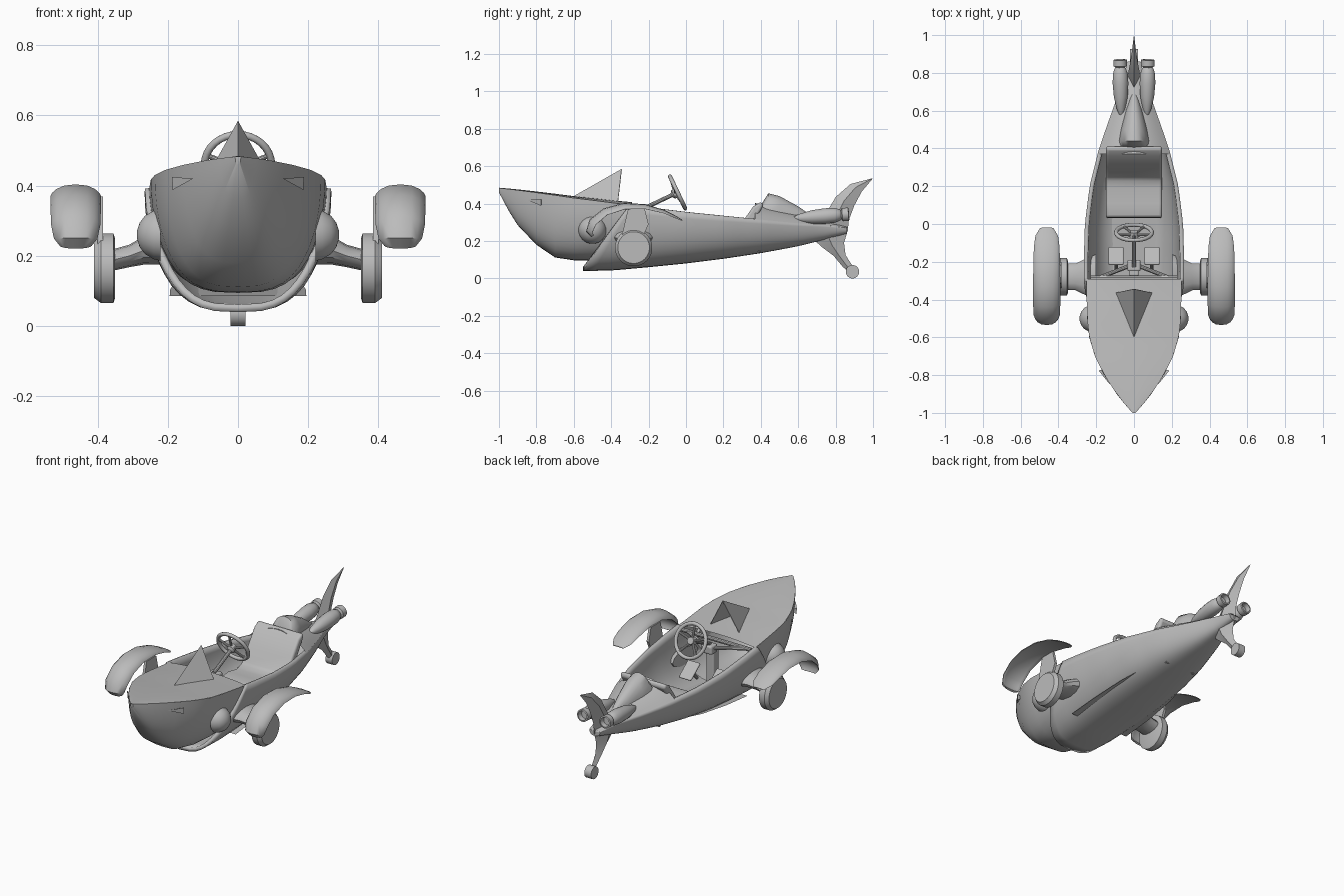
import bpy, bmesh
from math import sin, cos, pi, radians
from mathutils import Vector

if "Cube" in bpy.data.objects:
    bpy.data.objects.remove(bpy.data.objects["Cube"])

grey = bpy.data.materials.new("plain grey")
grey.use_nodes = True
grey.diffuse_color = (0.5, 0.5, 0.5, 1)
grey.node_tree.nodes["Principled BSDF"].inputs["Base Color"].default_value = (0.5, 0.5, 0.5, 1)


def build(name, verts, faces, angle=35, thick=0, bevel=0, mirror=False):
    me = bpy.data.meshes.new(name)
    me.from_pydata([tuple(v) for v in verts], [], faces)
    bm = bmesh.new()
    bm.from_mesh(me)
    bmesh.ops.recalc_face_normals(bm, faces=bm.faces)
    bm.to_mesh(me)
    bm.free()
    ob = bpy.data.objects.new(name, me)
    bpy.context.collection.objects.link(ob)
    me.materials.append(grey)
    bpy.ops.object.select_all(action="DESELECT")
    ob.select_set(True)
    bpy.context.view_layer.objects.active = ob
    if angle:
        bpy.ops.object.shade_smooth_by_angle(angle=radians(angle))
    if thick:
        m = ob.modifiers.new("thickness", "SOLIDIFY")
        m.thickness, m.offset = thick, -1
    if bevel:
        m = ob.modifiers.new("round", "BEVEL")
        m.width, m.segments = bevel, 3
    if mirror:
        ob.modifiers.new("mirror", "MIRROR")
    return ob


def loft(name, rings, closed=True, caps=(True, True), **kw):
    n = len(rings[0])
    faces = [(r*n+i, r*n+(i+1) % n, (r+1)*n+(i+1) % n, (r+1)*n+i)
             for r in range(len(rings)-1) for i in range(n if closed else n-1)]
    if caps[0]:
        faces.append(tuple(range(n)))
    if caps[1]:
        faces.append(tuple((len(rings)-1)*n+i for i in range(n)))
    return build(name, [v for r in rings for v in r], faces, **kw)


def lathe(name, start, direction, profile, sides=20, **kw):
    """Turn (distance, radius) pairs about an axis."""
    d = Vector(direction).normalized()
    u = d.orthogonal().normalized()
    v = d.cross(u)
    rings = [[Vector(start) + d*a + (u*cos(2*pi*i/sides) + v*sin(2*pi*i/sides))*r
              for i in range(sides)] for a, r in profile]
    return loft(name, rings, **kw)


def tube(name, a, b, r, **kw):
    d = Vector(b) - Vector(a)
    return lathe(name, a, d, [(0, r), (d.length, r)], sides=10, **kw)


def plate(name, outline, x0, x1, **kw):
    """Side outline in (y, z), extruded across x."""
    return loft(name, [[(x, y, z) for y, z in outline] for x in (x0, x1)], **kw)


def table(rows, y):
    if y <= rows[0][0]:
        return rows[0][1:]
    for a, b in zip(rows, rows[1:]):
        if y <= b[0]:
            f = (y-a[0])/(b[0]-a[0])
            return [p+(q-p)*f for p, q in zip(a[1:], b[1:])]
    return rows[-1][1:]


# Hull stations: y, half width, gunwale height, keel height
NOSE = [(-1, .008, .483, .46), (-.95, .052, .478, .365), (-.9, .092, .472, .285),
        (-.8, .157, .459, .18), (-.7, .207, .445, .112), (-.6, .237, .43, .097),
        (-.5, .248, .418, .095), (-.3, .253, .392, .1)]
BODY = [(-.55, .25, .425, .04), (-.4, .263, .405, .042), (-.2, .266, .38, .06),
        (0, .26, .355, .08), (.2, .235, .335, .105), (.4, .185, .315, .135),
        (.6, .115, .295, .172), (.75, .06, .285, .21), (.86, .035, .27, .24)]


def section(rows, y, sweep=0, n=24):
    ring = []
    for i in range(n+1):
        t = pi*i/n
        yy = y + sweep*(1-sin(t))
        w, top, low = table(rows, yy)
        c = cos(t)
        x = w*abs(c)**.65*(1 if c > 0 else -1) if abs(c) > 1e-6 else 0
        ring.append((x, yy, top-(top-low)*sin(t)))
    return ring


loft("nose_shell", [section(NOSE, r[0]) for r in NOSE], closed=False, caps=(True, False))
ys = [-.55+1.41*i/24 for i in range(25)]
loft("body_shell", [section(BODY, y, .25*max(0, (-.2-y)/.35)) for y in ys],
     closed=False, caps=(False, True), thick=.022)


# Decks
def deck(name, rows, y0, y1, crown0, crown1, inset, steps=12):
    rings = []
    for i in range(steps+1):
        f = i/steps
        y = y0+(y1-y0)*f
        w, top, _ = table(rows, y)
        h = crown0+(crown1-crown0)*f
        rings.append([((w-inset)*k/8, y, top+h*(1-(k/8)**2)) for k in range(-8, 9)])
    return loft(name, rings, closed=False, caps=(False, False))


deck("front_deck", NOSE, -1, -.29, .002, .016, 0)
deck("rear_deck", BODY, .37, .86, .085, .005, .004)
plate("seat_bulkhead", [(.385, .14), (.395, .14), (.395, .39), (.385, .39)], -.1, .1, angle=0)

# Headrest fairing behind the seat
head = [(.405, .09, .40), (.44, .085, .455), (.5, .072, .44), (.6, .045, .385), (.7, .012, .315)]
loft("headrest_fairing", [[(w*cos(pi*i/10), y, .3+(z-.3)*sin(pi*i/10)**.8)
                           for i in range(11)] for y, w, z in head], angle=50)

# Folded windscreen
build("windscreen", [(0, -.6, .44), (0, -.345, .585), (.1, -.365, .405), (-.1, -.365, .405)],
      [(0, 2, 1), (0, 1, 3)], angle=0, thick=.004)

# Eyes and cheek fairings
build("eye", [(.128, -.85, .42), (.188, -.775, .425), (.186, -.775, .388), (.15, -.77, .41)],
      [(0, 1, 2), (0, 1, 3), (1, 2, 3), (0, 2, 3)], angle=0, mirror=True)
lathe("cheek_fairing", (.22, -.5, .26), (1, 0, 0),
      [(0, .075), (.02, .07), (.045, .055), (.06, .035), (.068, .01)], mirror=True)

# Front wheels, axle arms and brackets
lathe("front_wheel", (.35, -.28, .165), (1, 0, 0),
      [(0, .085), (0.005, .1), (.04, .1), (.06, .085)], sides=28, mirror=True)
arm = [(.2, .12, .05, .225), (.27, .09, .04, .215), (.31, .07, .032, .2), (.37, .07, .03, .185)]
loft("axle_arm", [[(x, -.28+a*cos(pi*i/6), z+b*sin(pi*i/6)) for i in range(12)]
                  for x, a, b, z in arm], mirror=True)
plate("fender_bracket", [(-.35, .2), (-.24, .2), (-.2, .29), (-.22, .37), (-.31, .37)],
      .385, .4, angle=0, mirror=True)

# Fenders: spine y, z, half width, thickness
spine = [(-.5, .225, .045, .008), (-.515, .25, .062, .02), (-.497, .3, .07, .024),
         (-.43, .355, .072, .022), (-.33, .385, .072, .019), (-.22, .383, .071, .014),
         (-.12, .357, .068, .01), (-.06, .33, .06, .007), (-.02, .31, .035, .003)]
rings = []
for i, (y, z, w, h) in enumerate(spine):
    a, b = spine[max(i-1, 0)], spine[min(i+1, len(spine)-1)]
    d = Vector((b[0]-a[0], b[1]-a[1])).normalized()
    ring = []
    for k in range(16):
        c, s = cos(pi*k/8), sin(pi*k/8)
        off = h*s if s > 0 else h*.4*s
        off -= h*.8*c*c
        cx = abs(c)**.8*(1 if c > 0 else -1)
        ring.append((.462+w*cx, y-d.y*off, z+d.x*off))
    rings.append(ring)
loft("fender", rings, angle=50, mirror=True)

# Steering wheel, spokes and column
hub, axis = Vector((0, -.045, .46)), Vector((0, -.9, -.43)).normalized()
bpy.ops.mesh.primitive_torus_add(location=hub, rotation=axis.to_track_quat("Z", "Y").to_euler(),
                                 major_radius=.095, minor_radius=.011,
                                 major_segments=32, minor_segments=8)
rim = bpy.context.object
rim.name = "steering_wheel"
rim.data.materials.append(grey)
bpy.ops.object.shade_smooth_by_angle(angle=radians(60))
up = axis.cross(Vector((1, 0, 0)))
for k in range(5):
    t = pi/2+2*pi*k/5
    tube("wheel_spoke", hub+axis*.015, hub+Vector((cos(t), 0, 0))*.09+up*sin(t)*.09, .007)
lathe("steering_hub", hub-axis*.005, axis, [(0, .02), (.03, .025), (.04, .012)])
tube("steering_column", hub, hub+axis*.2, .011)


def box(name, centre, size, **kw):
    x, y, z = centre
    a, b, c = (s/2 for s in size)
    return plate(name, [(y-b, z-c), (y+b, z-c), (y+b, z+c), (y-b, z+c)], x-a, x+a, angle=0, **kw)


# Dash frame, gearbox and pedals
box("column_box", (0, -.22, .35), (.07, .06, .05), bevel=.01)
box("column_post", (0, -.25, .23), (.05, .05, .2), bevel=.008)
tube("dash_strut", (.2, -.29, .375), (.02, -.22, .355), .011, mirror=True)
tube("dash_bar", (-.23, -.285, .375), (.23, -.285, .375), .012)
pedal = [(-.22, .24), (-.21, .25), (-.12, .18), (-.13, .17)]
plate("pedal", pedal, .055, .135, angle=0, bevel=.006, mirror=True)
tube("pedal_arm", (.095, -.17, .21), (.095, -.24, .14), .01, mirror=True)
floor = [(w-.07, y, low+.035) for y in (-.3, -.1, .1, .38) for w, _, low in [table(BODY, y)]]
loft("floor", [[(-w, y, z), (w, y, z)] for w, y, z in floor], closed=False, caps=(False, False))

# Seat: cushion and back in one padded profile
plate("seat", [(.03, .14), (.035, .205), (.11, .215), (.19, .2), (.24, .215), (.3, .3),
               (.36, .385), (.4, .41), (.415, .39), (.36, .3), (.3, .2), (.25, .14)],
      -.148, .148, angle=40, bevel=.016)


# Tail fins: lens section between leading and trailing edges
def fin(name, edges):
    rings = []
    for (ya, za), (yb, zb), w in edges:
        ym, zm = ya*.55+yb*.45, za*.55+zb*.45
        rings.append([(0, ya, za), (w, ym, zm), (0, yb, zb), (-w, ym, zm)])
    loft(name, rings, angle=25)


fin("upper_tail_fin", [((.69, .27), (.865, .25), .034), ((.75, .35), (.87, .31), .03),
                       ((.8, .435), (.9, .39), .022), ((.88, .505), (.94, .465), .012),
                       ((.995, .535), (.998, .533), .001)])
fin("lower_tail_fin", [((.68, .21), (.86, .24), .03), ((.73, .165), (.845, .19), .027),
                       ((.79, .12), (.853, .125), .02), ((.84, .06), (.885, .075), .013),
                       ((.87, .035), (.905, .045), .01)])
lathe("tail_wheel", (-.022, .89, .036), (1, 0, 0), [(0, .036), (.044, .036)])

# Exhaust pods
lathe("exhaust_pod", (.068, .575, .32), (.02, 1, .08),
      [(0, .008), (.03, .022), (.1, .037), (.17, .042), (.22, .04), (.25, .03), (.255, .024),
       (.262, .036), (.295, .036), (.297, .028), (.27, .024)], mirror=True)
